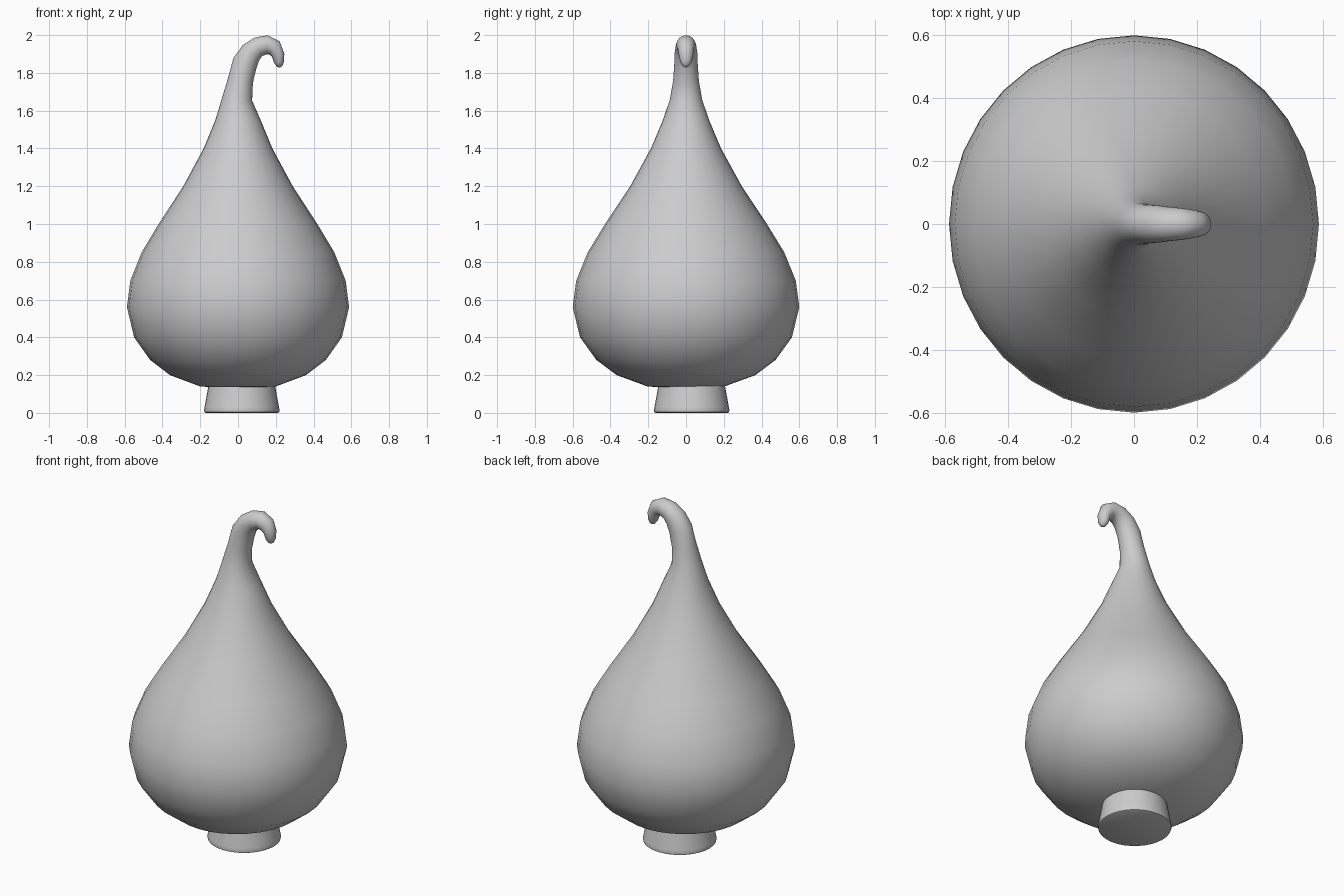
import bpy, bmesh, math
from mathutils import Vector

if "Cube" in bpy.data.objects:
    bpy.data.objects.remove(bpy.data.objects["Cube"])


def skin(name, rings, sides=32, y0=0.0):
    """Loft capped rings: (x, z, radius in xz plane, radius in y, tilt in degrees)."""
    bm = bmesh.new()
    loops = []
    for x, z, r, ry, tilt in rings:
        t = math.radians(tilt)
        loop = []
        for i in range(sides):
            a = 2 * math.pi * i / sides
            c, s = r * math.cos(a), ry * math.sin(a)
            loop.append(bm.verts.new(Vector((x + c * math.cos(t), y0 + s, z - c * math.sin(t)))))
        loops.append(loop)
    for lo, hi in zip(loops, loops[1:]):
        for i in range(sides):
            j = (i + 1) % sides
            bm.faces.new((lo[i], lo[j], hi[j], hi[i]))
    bm.faces.new(loops[0][::-1])
    bm.faces.new(loops[-1])
    mesh = bpy.data.meshes.new(name)
    bm.to_mesh(mesh)
    bm.free()
    ob = bpy.data.objects.new(name, mesh)
    bpy.context.collection.objects.link(ob)
    bpy.ops.object.select_all(action='DESELECT')
    ob.select_set(True)
    bpy.context.view_layer.objects.active = ob
    bpy.ops.object.shade_smooth_by_angle(angle=math.radians(50))
    return ob


# Bulb: round gourd tapering upwards, slightly deeper than wide
bulb = [(0.13, 0.05), (0.14, 0.2), (0.2, 0.36), (0.28, 0.465), (0.4, 0.55),
        (0.56, 0.588), (0.7, 0.57), (0.85, 0.51), (1.0, 0.42), (1.2, 0.29),
        (1.4, 0.182), (1.55, 0.12)]
rings = [(0, z, r, r * 1.02, 0) for z, r in bulb]

# Curled tip: centre, radii and lean of each ring
rings += [(-0.005, 1.66, 0.08, 0.085, 5), (0.013, 1.76, 0.067, 0.068, 11),
          (0.036, 1.85, 0.067, 0.062, 26), (0.068, 1.905, 0.06, 0.06, 45),
          (0.108, 1.938, 0.053, 0.055, 68), (0.155, 1.949, 0.05, 0.05, 92),
          (0.192, 1.932, 0.045, 0.044, 130), (0.212, 1.895, 0.034, 0.038, 168),
          (0.217, 1.855, 0.026, 0.03, 175), (0.22, 1.835, 0.015, 0.016, 175),
          (0.22, 1.829, 0.004, 0.004, 175)]
skin("gourd_body", rings)

# Foot: short tapered plug, slightly off centre
foot = [(0, 0.19), (0.004, 0.198), (0.014, 0.2), (0.03, 0.197), (0.18, 0.17)]
skin("foot", [(0.02, z, r, r, 0) for z, r in foot], y0=0.03)
